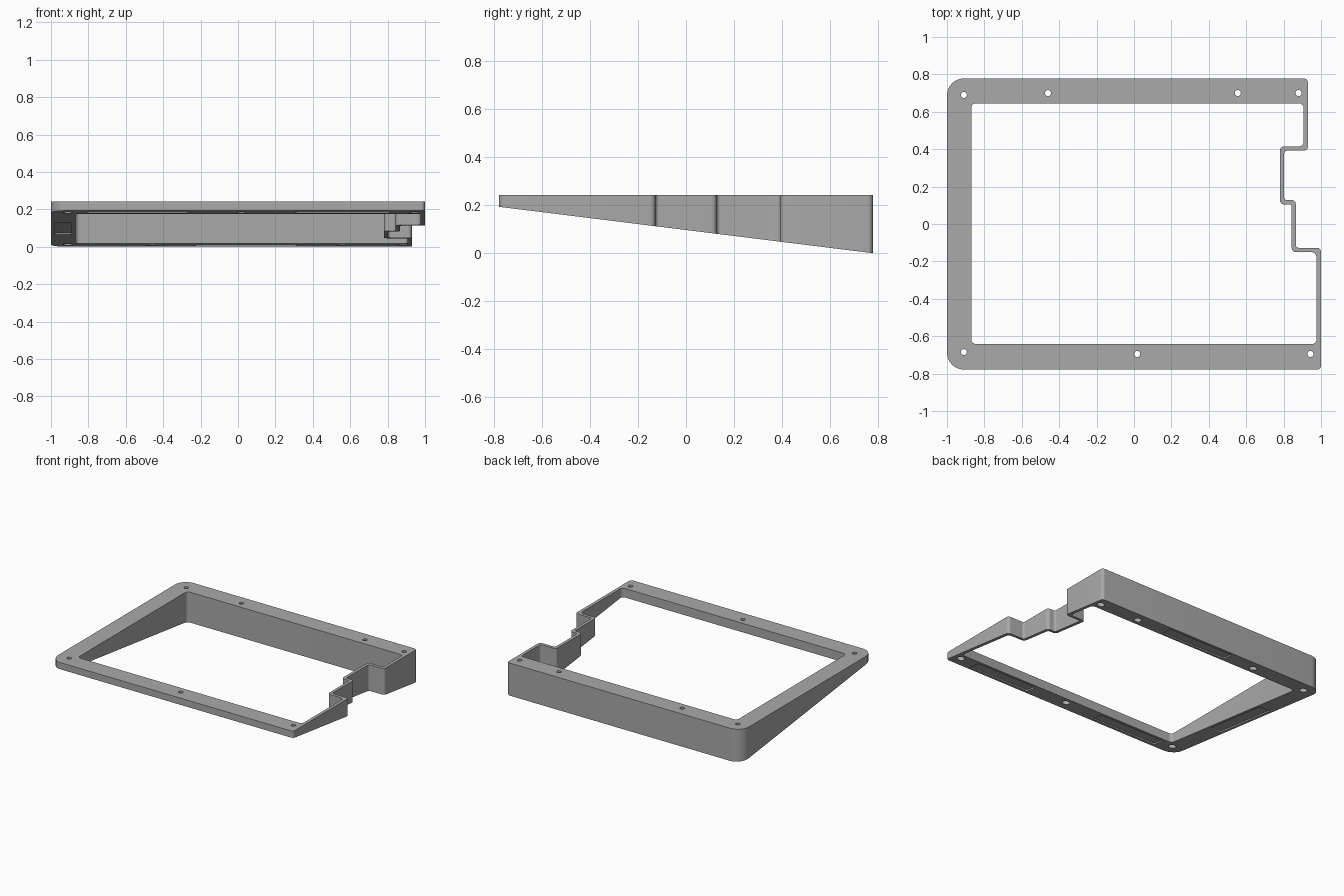
import bpy, bmesh, math
from mathutils import Vector

if "Cube" in bpy.data.objects:
    bpy.data.objects.remove(bpy.data.objects["Cube"])

TOP = 0.243


def slope(y):
    """Height of the tilted underside at depth y."""
    return 0.193 * (0.778 - y) / 1.556


def rounded(points, seg=8):
    """Round every (x, y, radius) corner of a closed outline."""
    out = []
    n = len(points)
    for i, (x, y, r) in enumerate(points):
        p = Vector((x, y))
        a = (Vector(points[i - 1][:2]) - p).normalized()
        b = (Vector(points[(i + 1) % n][:2]) - p).normalized()
        c = p + (a + b) * r          # right-angled corners only
        for k in range(seg + 1):
            t = math.pi / 2 * k / seg
            out.append(c - b * r * math.cos(t) - a * r * math.sin(t))
    return out


def circle(x, y, r, n=32):
    return [Vector((x + r * math.cos(2 * math.pi * k / n),
                    y + r * math.sin(2 * math.pi * k / n))) for k in range(n)]


def prism(name, loops, low, high):
    """Solid between two height functions of y, one shell per outline."""
    bm = bmesh.new()
    for loop in loops:
        lo = [bm.verts.new((p.x, p.y, low(p.y))) for p in loop]
        hi = [bm.verts.new((p.x, p.y, high(p.y))) for p in loop]
        bm.faces.new(lo[::-1])
        bm.faces.new(hi)
        for i in range(len(loop)):
            j = (i + 1) % len(loop)
            bm.faces.new((lo[i], lo[j], hi[j], hi[i]))
    bmesh.ops.recalc_face_normals(bm, faces=bm.faces)
    me = bpy.data.meshes.new(name)
    bm.to_mesh(me)
    bm.free()
    ob = bpy.data.objects.new(name, me)
    bpy.context.collection.objects.link(ob)
    return ob


def slot(x0, x1, y0, y1):
    r = 0.012
    return rounded([(x0, y0, r), (x1, y0, r), (x1, y1, r), (x0, y1, r)], 4)


# Outer and inner outlines, with the stepped right-hand wall
outer = rounded([(-1, -0.778, 0.09), (1, -0.778, 0.022), (1, -0.127, 0.022),
                 (0.865, -0.127, 0.015), (0.865, 0.128, 0.022), (0.803, 0.128, 0.015),
                 (0.803, 0.392, 0.015), (0.93, 0.392, 0.022), (0.93, 0.778, 0.022),
                 (-1, 0.778, 0.09)])
inner = rounded([(-0.87, -0.642, 0.025), (0.976, -0.642, 0.025), (0.976, -0.15, 0.03),
                 (0.843, -0.15, 0.022), (0.843, 0.105, 0.015), (0.78, 0.105, 0.022),
                 (0.78, 0.415, 0.022), (0.907, 0.415, 0.025), (0.907, 0.645, 0.025),
                 (-0.87, 0.645, 0.025)])
frame = prism("wedge_frame", [outer], slope, lambda y: TOP)

# Screw holes, wider from below, and shallow foot recesses in the underside
holes = [(-0.91, 0.69), (-0.46, 0.70), (0.555, 0.70), (0.88, 0.70),
         (-0.91, -0.685), (0.017, -0.695), (0.943, -0.695)]
recesses = [slot(-0.81, -0.27, -0.755, -0.665), slot(0.31, 0.81, -0.755, -0.665),
            slot(-0.23, 0.31, 0.665, 0.755), slot(-0.98, -0.89, -0.26, 0.26)]
cutters = [
    prism("opening_cutter", [inner], lambda y: -0.1, lambda y: 0.4),
    prism("screw_cutter", [circle(x, y, 0.016) for x, y in holes],
          lambda y: -0.1, lambda y: 0.4),
    prism("screw_head_cutter", [circle(x, y, 0.027) for x, y in holes],
          lambda y: -0.1, lambda y: TOP - 0.03),
    prism("foot_cutter", recesses, lambda y: slope(y) - 0.05, lambda y: slope(y) + 0.01),
]

bpy.context.view_layer.objects.active = frame
frame.select_set(True)
for c in cutters:
    m = frame.modifiers.new("cut", 'BOOLEAN')
    m.operation = 'DIFFERENCE'
    m.solver = 'EXACT'
    m.object = c
    bpy.ops.object.modifier_apply(modifier=m.name)
    bpy.data.objects.remove(c)

grey = bpy.data.materials.new("plain grey")
grey.diffuse_color = (0.4, 0.4, 0.4, 1)
grey.use_nodes = True
grey.node_tree.nodes["Principled BSDF"].inputs["Base Color"].default_value = grey.diffuse_color
frame.data.materials.clear()
frame.data.materials.append(grey)
bpy.ops.object.shade_smooth_by_angle(angle=math.radians(30))
